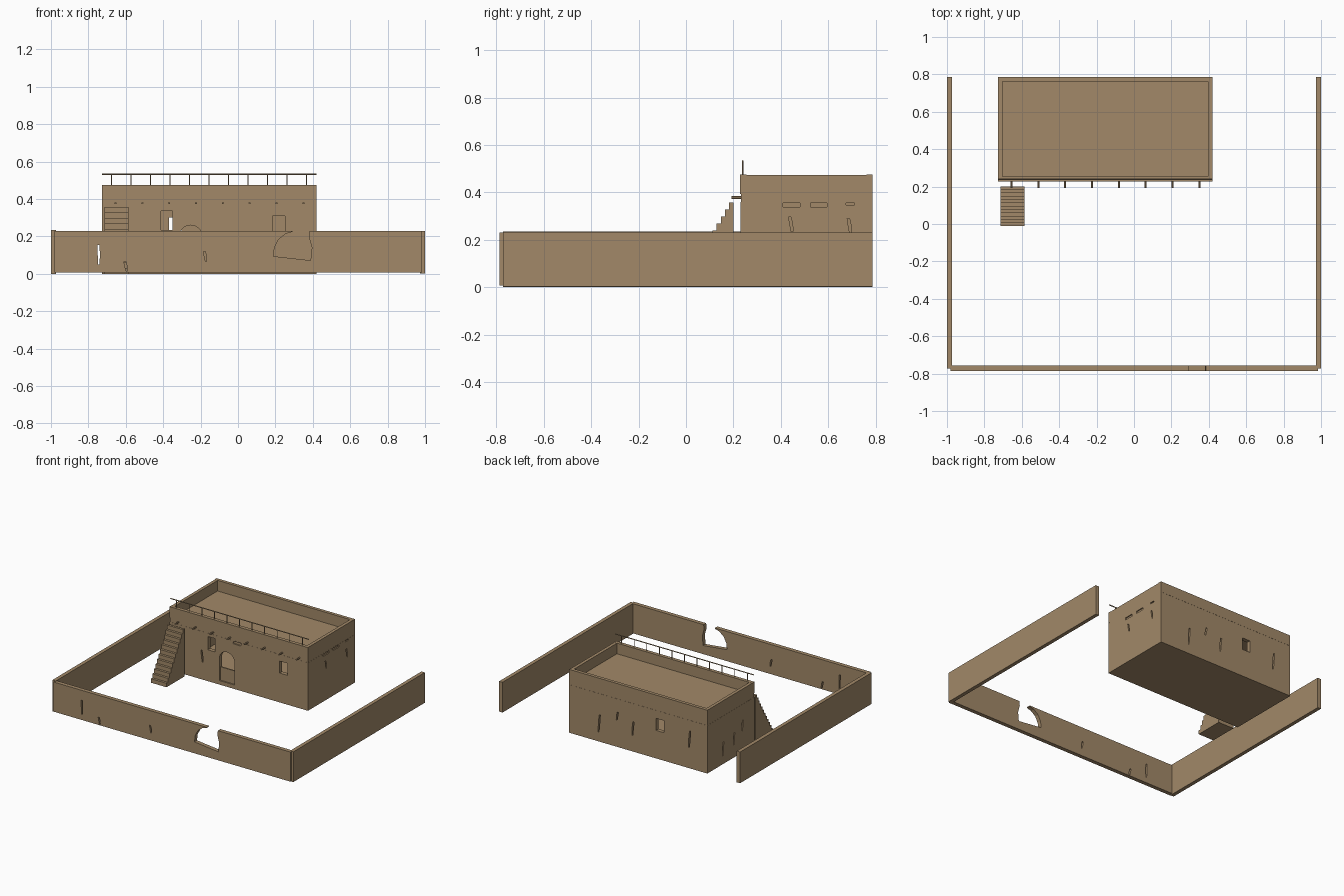
import bpy, bmesh, math
from mathutils import Vector

if "Cube" in bpy.data.objects:
    bpy.data.objects.remove(bpy.data.objects["Cube"], do_unlink=True)

# One sun-baked clay colour
clay = bpy.data.materials.new("tan clay")
clay.use_nodes = True
tan = (0.36, 0.25, 0.14, 1)
clay.diffuse_color = tan
clay.node_tree.nodes["Principled BSDF"].inputs["Base Color"].default_value = tan


def make(name, bm):
    bmesh.ops.recalc_face_normals(bm, faces=bm.faces)
    mesh = bpy.data.meshes.new(name)
    bm.to_mesh(mesh)
    bm.free()
    mesh.materials.append(clay)
    ob = bpy.data.objects.new(name, mesh)
    bpy.context.collection.objects.link(ob)
    return ob


def prism(bm, outline, axis, lo, hi):
    """Extrude an outline (across, height) along the x or y axis."""
    def at(a, z, d):
        return (d, a, z) if axis == "x" else (a, d, z)
    face = bm.faces.new([bm.verts.new(at(a, z, lo)) for a, z in outline])
    out = bmesh.ops.extrude_face_region(bm, geom=[face])
    verts = [v for v in out["geom"] if isinstance(v, bmesh.types.BMVert)]
    bmesh.ops.translate(bm, verts=verts, vec=Vector(at(0, 0, hi - lo)))


def rect(a0, a1, z0, z1):
    return [(a0, z0), (a1, z0), (a1, z1), (a0, z1)]


def crack(a, z0, z1, lean=0.004):
    mid = (z0 + z1) / 2
    return [(a - 0.003 + lean, z0), (a + 0.004 + lean, z0), (a + 0.007, mid),
            (a + 0.004 - lean, z1), (a - 0.006 - lean, z1), (a - 0.005, mid)]


def arch(a, half, z0, spring, steps=12):
    curve = [(a + half * math.cos(math.pi * i / steps),
              spring + half * math.sin(math.pi * i / steps)) for i in range(steps + 1)]
    return [(a - half, z0), (a + half, z0)] + curve


def box(name, x0, x1, y0, y1, z0, z1):
    bm = bmesh.new()
    prism(bm, rect(x0, x1, z0, z1), "y", y0, y1)
    return make(name, bm)


def rod(bm, start, end, radius):
    start, end = Vector(start), Vector(end)
    spin = (end - start).to_track_quat("Z", "Y").to_matrix().to_4x4()
    spin.translation = (start + end) / 2
    bmesh.ops.create_cone(bm, cap_ends=True, segments=6, radius1=radius, radius2=radius,
                          depth=(end - start).length, matrix=spin)


def pierce(wall, axis, lo, hi, holes):
    """Cut separate holes out of a wall between two depths."""
    bm = bmesh.new()
    for outline in holes:
        prism(bm, outline, axis, lo, hi)
    cutter = make("cutter", bm)
    mod = wall.modifiers.new("holes", "BOOLEAN")
    mod.operation, mod.solver, mod.object = "DIFFERENCE", "EXACT", cutter
    graph = bpy.context.evaluated_depsgraph_get()
    mesh = bpy.data.meshes.new_from_object(wall.evaluated_get(graph))
    wall.modifiers.clear()
    wall.data = mesh
    bpy.data.objects.remove(cutter, do_unlink=True)


# Courtyard walls, with a ruined gateway in the front one
box("yard_wall_right", -1, -0.972, -0.772, 0.787, 0, 0.234)
box("yard_wall_left", 0.972, 1, -0.772, 0.787, 0.003, 0.23)
front = box("yard_wall_front", -0.98, 0.985, -0.787, -0.757, 0.008, 0.23)
gateway = [(0.19, 0.094), (0.388, 0.072), (0.395, 0.14), (0.38, 0.195), (0.386, 0.25),
           (0.295, 0.25), (0.29, 0.224), (0.255, 0.214), (0.217, 0.184), (0.195, 0.14)]
pierce(front, "y", -0.85, -0.7, [gateway, crack(-0.745, 0.05, 0.155, 0),
                                 crack(-0.6, 0.015, 0.065), crack(-0.175, 0.065, 0.12)])

# House shell
L, R, F, B, T = -0.728, 0.42, 0.23, 0.787, 0.03
EAVE, ROOF, TOP = 0.36, 0.395, 0.475
box("house_floor", L, R, F, B, 0, 0.012)

house_front = box("house_front_wall", L, R, F, F + T, 0.012, EAVE)
pierce(house_front, "y", F - 0.1, F + 0.1,
       [arch(-0.253, 0.063, 0.03, 0.197), rect(-0.412, -0.35, 0.235, 0.335),
        rect(0.185, 0.25, 0.22, 0.31), crack(-0.46, 0.13, 0.22)])
pierce(house_front, "y", F - 0.1, F + 0.008,
       [[(-0.205, 0.338), (-0.14, 0.336), (-0.133, 0.356), (-0.195, 0.357)]])

house_back = box("house_back_wall", L, R, B - T, B, 0.012, EAVE)
pierce(house_back, "y", B - 0.1, B + 0.1,
       [rect(-0.37, -0.302, 0.21, 0.30), crack(0.17, 0.07, 0.2), crack(0.02, 0.2, 0.26),
        crack(-0.11, 0.12, 0.225), crack(-0.58, 0.155, 0.28)])

house_left = box("house_left_wall", R - T, R, F + T, B - T, 0.012, EAVE)
pierce(house_left, "x", R - 0.1, R + 0.1,
       [crack(0.443, 0.235, 0.295), crack(0.69, 0.225, 0.29)])
pierce(house_left, "x", R - 0.008, R + 0.1,
       [rect(0.41, 0.48, 0.338, 0.355), rect(0.525, 0.595, 0.338, 0.355),
        rect(0.675, 0.71, 0.347, 0.356)])

house_right = box("house_right_wall", L, L + T, F + T, B - T, 0.012, EAVE)
pierce(house_right, "x", L - 0.1, L + 0.1,
       [crack(0.6, 0.06, 0.165), crack(0.47, 0.095, 0.185), crack(0.37, 0.16, 0.24)])

# Broken door leaf in the lower half of the doorway
box("door_leaf", -0.314, -0.192, F + 0.01, F + 0.02, 0.03, 0.13)

# Roof slab and parapet
box("roof_slab", L + 0.001, R - 0.001, F + 0.001, B - 0.001, EAVE, ROOF)
P = 0.025
box("parapet_front", L, R, F - 0.002, F + P, ROOF - 0.002, TOP)
box("parapet_back", L, R, B - P, B, ROOF - 0.002, TOP)
box("parapet_right", L + 0.001, L + P, F + P, B - P, ROOF - 0.002, TOP - 0.001)
box("parapet_left", R - P, R - 0.001, F + P, B - P, ROOF - 0.002, TOP - 0.001)

# Roof beam ends poking out of the front
bm = bmesh.new()
for i in range(8):
    x = -0.655 + i * 0.1435
    rod(bm, (x, 0.192, 0.378), (x, F + 0.02, 0.378), 0.006)
make("roof_beam_ends", bm)

# Railing along the front parapet
bm = bmesh.new()
rod(bm, (L, 0.24, 0.532), (R, 0.24, 0.532), 0.004)
for i in range(11):
    x = -0.677 + i * 0.1043
    rod(bm, (x, 0.24, TOP - 0.005), (x, 0.24, 0.532), 0.003)
make("railing", bm)

# Solid outside stair
STEPS, Y0, Y1, HEIGHT = 12, -0.012, 0.2, 0.358
run, rise = (Y1 - Y0) / STEPS, HEIGHT / STEPS
outline = [(Y1, 0), (Y0, 0)]
for i in range(STEPS):
    outline += [(Y0 + i * run, (i + 1) * rise), (Y0 + (i + 1) * run, (i + 1) * rise)]
bm = bmesh.new()
prism(bm, outline, "x", -0.715, -0.585)
make("stairs", bm)
